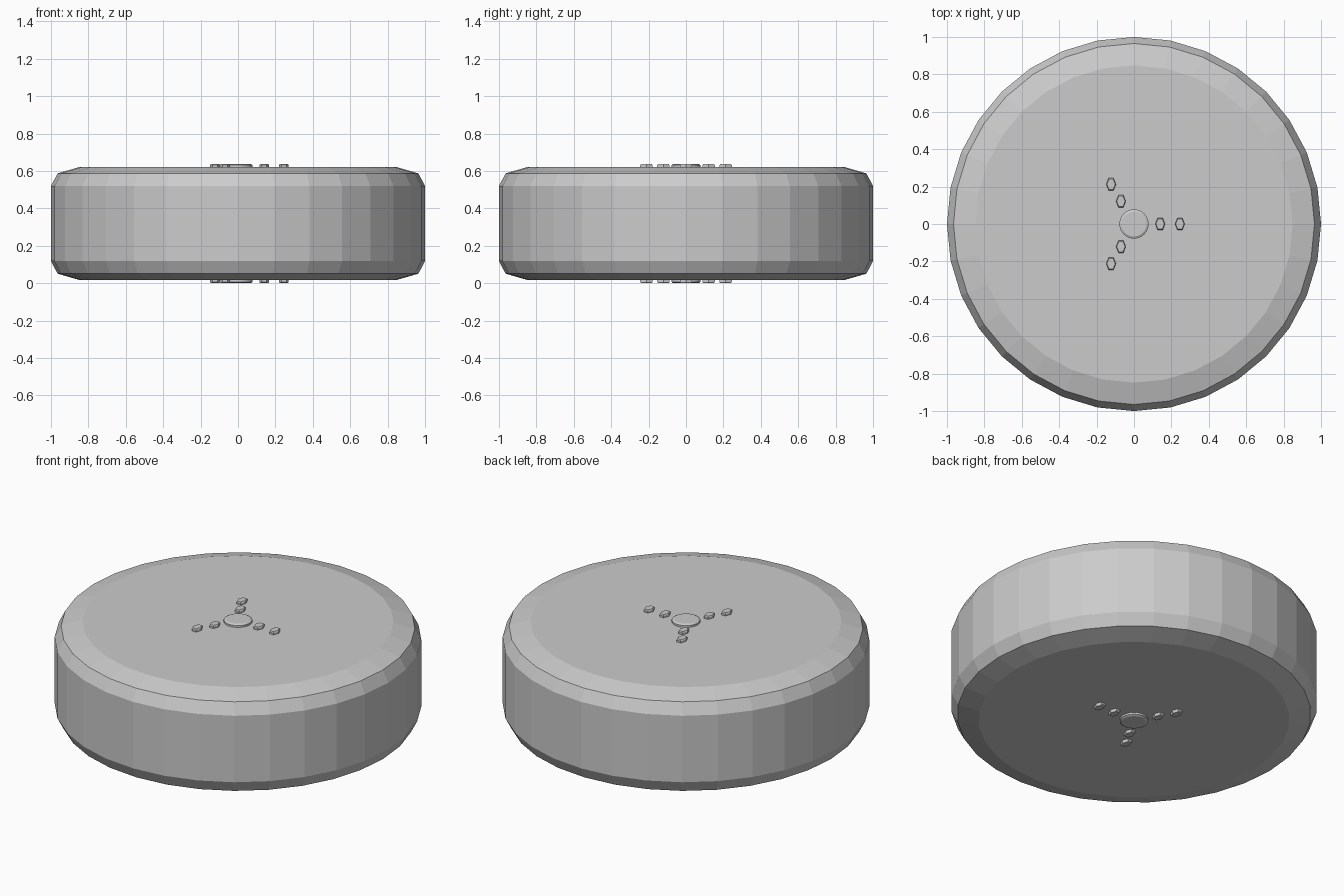
import bpy
import bmesh
from math import cos, sin, pi, radians

if "Cube" in bpy.data.objects:
    bpy.data.objects.remove(bpy.data.objects["Cube"], do_unlink=True)

MID = 0.319          # height of the symmetry plane
HALF_BODY = 0.302    # half thickness of the drum
HALF_ALL = 0.319     # half thickness including the studs

grey = bpy.data.materials.new("plain grey")
grey.use_nodes = True
colour = (0.6, 0.6, 0.6, 1)
grey.diffuse_color = colour
grey.node_tree.nodes["Principled BSDF"].inputs["Base Color"].default_value = colour


def stack(name, rings, sides, location=(0, 0), stretch=1.0):
    """Closed solid of rings given as (radius, height), from bottom to top."""
    bm = bmesh.new()
    loops = []
    for r, z in rings:
        loops.append([bm.verts.new((r * cos(2 * pi * i / sides),
                                    r * stretch * sin(2 * pi * i / sides), z))
                      for i in range(sides)])
    for low, high in zip(loops, loops[1:]):
        for i in range(sides):
            j = (i + 1) % sides
            bm.faces.new((low[i], low[j], high[j], high[i]))
    bm.faces.new(loops[0][::-1])
    bm.faces.new(loops[-1])
    mesh = bpy.data.meshes.new(name)
    bm.to_mesh(mesh)
    bm.free()
    mesh.materials.append(grey)
    obj = bpy.data.objects.new(name, mesh)
    obj.location = (*location, MID)
    bpy.context.collection.objects.link(obj)
    return obj


# Drum with a double-chamfered rim
upper = [(1.0, 0.2), (0.965, 0.268), (0.848, HALF_BODY)]
lower = [(r, -z) for r, z in reversed(upper)]
stack("drum_body", lower + upper, 32)


def stud(name, radius, sides, location=(0, 0), stretch=1.0):
    """Low raised button on both the top and bottom faces."""
    inner, shoulder = HALF_BODY - 0.01, HALF_ALL - 0.006
    rings = [(radius, inner), (radius, shoulder), (radius * 0.85, HALF_ALL)]
    stack(name + "_top", rings, sides, location, stretch)
    flipped = [(r, -z) for r, z in reversed(rings)]
    stack(name + "_bottom", flipped, sides, location, stretch)


# Central button and three arms of small six-sided studs
stud("centre_button", 0.078, 32)
for arm in range(3):
    a = radians(120 * arm)
    for label, dist in (("inner", 0.14), ("outer", 0.245)):
        stud(f"{label}_stud_{arm + 1}", 0.026, 6,
             (dist * cos(a), dist * sin(a)), 1.45)
